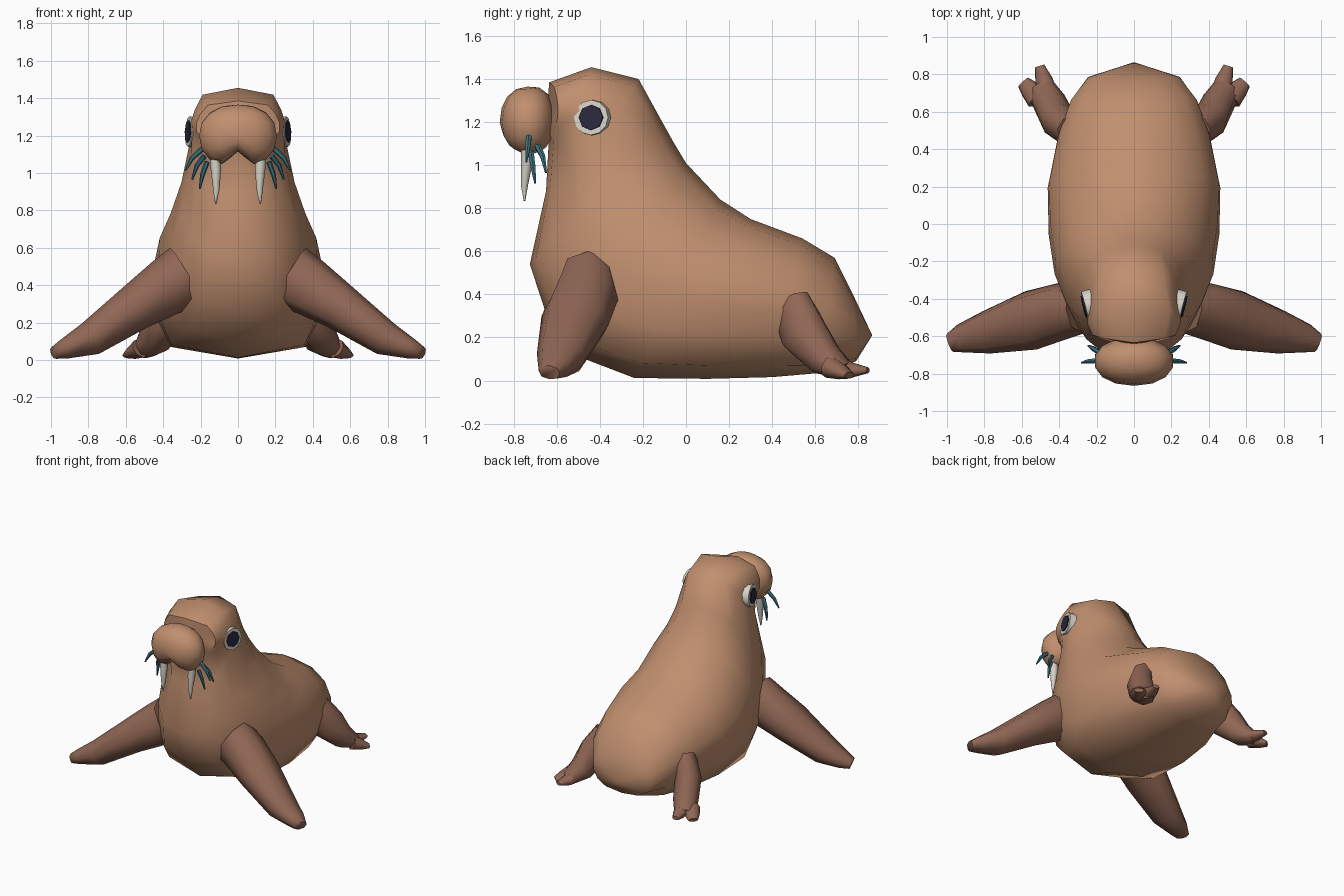
import bpy, bmesh, math
from mathutils import Vector

if "Cube" in bpy.data.objects:
    bpy.data.objects.remove(bpy.data.objects["Cube"])


def material(name, rgb):
    m = bpy.data.materials.new(name)
    m.diffuse_color = (*rgb, 1)
    m.use_nodes = True
    m.node_tree.nodes["Principled BSDF"].inputs["Base Color"].default_value = m.diffuse_color
    return m


TAN = material("tan hide", (0.53, 0.275, 0.158))
BROWN = material("dark brown hide", (0.28, 0.135, 0.09))
IVORY = material("ivory", (0.68, 0.65, 0.58))
DARK = material("dark pupil", (0.022, 0.022, 0.045))
TEAL = material("teal whisker", (0.045, 0.17, 0.21))


def finish(name, bm, mat, angle=50):
    bmesh.ops.recalc_face_normals(bm, faces=bm.faces)
    me = bpy.data.meshes.new(name)
    bm.to_mesh(me)
    bm.free()
    me.materials.append(mat)
    ob = bpy.data.objects.new(name, me)
    bpy.context.collection.objects.link(ob)
    bpy.ops.object.select_all(action='DESELECT')
    ob.select_set(True)
    bpy.context.view_layer.objects.active = ob
    bpy.ops.object.shade_smooth_by_angle(angle=math.radians(angle))
    return ob


def power(v, n):
    return math.copysign(abs(v) ** (2 / n), v)


def loft(name, rows, mat, segs, angle=50, tips=(None, None)):
    """Skin rings given as (centre, u half axis, v half axis, upper, lower (u, v) powers)."""
    bm = bmesh.new()
    rings = []
    for c, u, v, up, low in rows:
        ring = []
        for i in range(segs):
            t = 2 * math.pi * i / segs
            nu, nv = up if math.cos(t) > 0 else low
            ring.append(bm.verts.new(c + u * power(math.sin(t), nu) + v * power(math.cos(t), nv)))
        rings.append(ring)
    for a, b in zip(rings, rings[1:]):
        for i in range(segs):
            j = (i + 1) % segs
            bm.faces.new((a[i], a[j], b[j], b[i]))
    for ring, tip in ((rings[0], tips[0]), (rings[-1], tips[1])):
        if tip is None:
            bm.faces.new(ring)
        else:
            p = bm.verts.new(tip)
            for i in range(segs):
                bm.faces.new((ring[i], ring[(i + 1) % segs], p))
    return finish(name, bm, mat, angle)


def limb(name, points, ref, side, mat, segs=8, n=2.0, angle=50):
    """Tapered limb through (centre, width radius, thickness radius), mirrored by side."""
    flip = Vector((side, 1, 1))
    cs = [Vector(p[0]) * flip for p in points]
    ref = Vector(ref) * flip
    rows = []
    for i, (_, ru, rv) in enumerate(points):
        d = (cs[min(i + 1, len(cs) - 1)] - cs[max(i - 1, 0)]).normalized()
        u = (ref - d * ref.dot(d)).normalized()
        rows.append((cs[i], u * ru, d.cross(u) * rv, (n, n), (n, n)))
    return loft(name, rows, mat, segs, angle)


# Body and head: rings between a back point (y, z) and a belly point (y, z), half width, powers
ROUND = (2.05, 2.05)
SLOPE = (1.9, 1.95)
KEEL = (6.5, 1.15)
body_rows = []
for back, belly, w, up, low in [
    ((0.78, 0.39), (0.79, 0.09), 0.25, ROUND, (2.8, 2)),
    ((0.69, 0.57), (0.62, 0.035), 0.345, ROUND, (4.5, 1.4)),
    ((0.54, 0.66), (0.40, 0.016), 0.41, ROUND, KEEL),
    ((0.30, 0.75), (0.10, 0.008), 0.465, ROUND, KEEL),
    ((0.16, 0.84), (-0.24, 0.012), 0.46, SLOPE, KEEL),
    ((0.00, 1.01), (-0.47, 0.10), 0.43, SLOPE, (4, 1.5)),
    ((-0.06, 1.11), (-0.64, 0.28), 0.37, SLOPE, (2.8, 2.1)),
    ((-0.11, 1.20), (-0.725, 0.54), 0.31, (2.1, 2.1), (2.4, 2.2)),
    ((-0.22, 1.40), (-0.65, 0.88), 0.256, (3.2, 1.8), (2.4, 2.2)),
    ((-0.44, 1.455), (-0.638, 1.10), 0.25, (6, 0.9), (2.6, 2.4)),
    ((-0.635, 1.385), (-0.645, 1.13), 0.225, (5, 1.1), (2.6, 2.4)),
]:
    a, b = Vector((0, *back)), Vector((0, *belly))
    body_rows.append(((a + b) / 2, Vector((w, 0, 0)), (a - b) / 2, up, low))
body = loft("body", body_rows, TAN, 14, 55, ((0, 0.865, 0.21), (0, -0.645, 1.27)))
for v in body.data.vertices:  # sweep the sides of the face back
    if v.co.y < -0.56 and v.co.z > 0.95:
        v.co.y += 0.045 * (v.co.x / 0.22) ** 2

# Muzzle: boxy ball with a notch between two lobes underneath
bm = bmesh.new()
bmesh.ops.create_uvsphere(bm, u_segments=14, v_segments=8, radius=1)
for v in bm.verts:
    p = Vector([power(k, 2.15) for k in v.co])
    fuller = 1 + 0.12 * max(0, p.y)
    x, y, z = p.x * 0.213, p.y * 0.13, p.z * 0.165 * fuller
    low = max(0, -p.z)
    z += low * (0.09 * max(0, 1 - abs(x) / 0.1) - 0.01)
    v.co = (x, y - 0.735, z + 1.2)
finish("muzzle", bm, TAN, 60)


def disc(name, centre, normal, radius, depth, segs, taper, mat):
    """Flat-faced disc facing along normal."""
    bm = bmesh.new()
    bmesh.ops.create_cone(bm, cap_ends=True, segments=segs, radius1=radius,
                          radius2=radius * taper, depth=depth)
    n = Vector(normal).normalized()
    bm.transform(n.to_track_quat('Z', 'Y').to_matrix().to_4x4())
    bmesh.ops.translate(bm, verts=bm.verts, vec=centre)
    return finish(name, bm, mat, 30)


for s, tag in ((1, "right"), (-1, "left")):
    # Eyes
    normal = Vector((s, -0.25, 0.06)).normalized()
    eye = Vector((s * 0.24, -0.435, 1.22))
    disc("eye_white_" + tag, eye, normal, 0.084, 0.05, 12, 0.97, IVORY)
    disc("pupil_" + tag, eye + normal * 0.026, normal, 0.06, 0.012, 8, 0.97, DARK)

    # Tusks
    limb("tusk_" + tag, [((0.125, -0.735, 1.12), 0.03, 0.03),
                         ((0.118, -0.74, 1.01), 0.027, 0.027),
                         ((0.116, -0.75, 0.91), 0.017, 0.017),
                         ((0.119, -0.75, 0.835), 0.004, 0.004)], (1, 0, 0), s, IVORY)

    # Whiskers
    for i, (a, b, c) in enumerate([
        ((0.19, -0.73, 1.13), (0.245, -0.735, 1.08), (0.28, -0.742, 1.015)),
        ((0.18, -0.69, 1.09), (0.22, -0.665, 1.04), (0.245, -0.65, 0.965)),
        ((0.165, -0.72, 1.06), (0.19, -0.71, 0.99), (0.205, -0.70, 0.915)),
    ]):
        limb(f"whisker_{tag}_{i + 1}", [(a, 0.015, 0.015), (b, 0.013, 0.013), (c, 0.005, 0.005)],
             (0, 1, 0), s, TEAL, 6)

    # Front flippers
    limb("front_flipper_" + tag, [((0.275, -0.455, 0.453), 0.13, 0.172),
                                  ((0.38, -0.465, 0.39), 0.152, 0.155),
                                  ((0.55, -0.515, 0.28), 0.16, 0.125),
                                  ((0.79, -0.58, 0.113), 0.115, 0.093),
                                  ((0.925, -0.612, 0.06), 0.077, 0.055),
                                  ((0.983, -0.635, 0.038), 0.052, 0.034)],
         (0, 1, 0), s, BROWN, 8, 2.35, 70)

    # Back flippers, each with two toes
    across = (0.8, -0.55, 0)
    limb("back_flipper_" + tag, [((0.33, 0.49, 0.36), 0.08, 0.10),
                                 ((0.40, 0.545, 0.22), 0.095, 0.12),
                                 ((0.45, 0.645, 0.10), 0.09, 0.085),
                                 ((0.505, 0.735, 0.045), 0.075, 0.04)],
         across, s, BROWN, 8, 2.2, 70)
    limb("inner_toe_" + tag, [((0.46, 0.68, 0.07), 0.06, 0.05),
                              ((0.482, 0.77, 0.048), 0.047, 0.036),
                              ((0.505, 0.845, 0.048), 0.026, 0.014)], across, s, BROWN, 8, 2, 70)
    limb("outer_toe_" + tag, [((0.515, 0.665, 0.065), 0.06, 0.055),
                              ((0.557, 0.72, 0.04), 0.053, 0.036),
                              ((0.592, 0.758, 0.024), 0.036, 0.016)], across, s, BROWN, 8, 2, 70)
